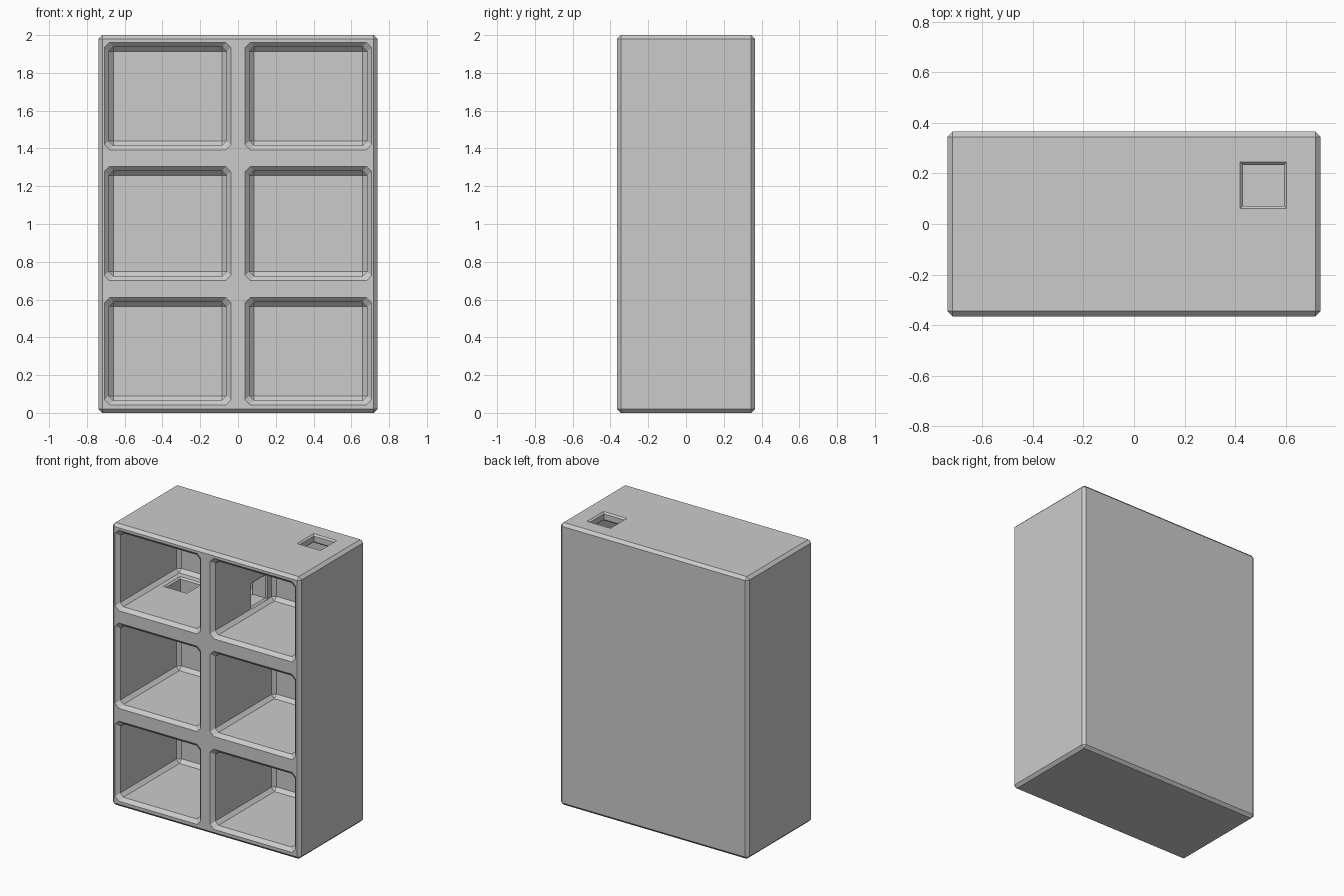
import bpy, bmesh
from mathutils import Matrix, Vector

if "Cube" in bpy.data.objects:
    bpy.data.objects.remove(bpy.data.objects["Cube"])


def loft(bm, rings):
    """Closed solid through rings of equal point count."""
    loops = [[bm.verts.new(p) for p in ring] for ring in rings]
    n = len(loops[0])
    for a, b in zip(loops, loops[1:]):
        for i in range(n):
            j = (i + 1) % n
            bm.faces.new((a[i], a[j], b[j], b[i]))
    bm.faces.new(loops[0][::-1])
    bm.faces.new(loops[-1])


def rect(x0, x1, z0, z1, y, c):
    """Rectangle in the XZ plane with corners cut by c."""
    pts = [(x0 + c, z0), (x1 - c, z0), (x1, z0 + c), (x1, z1 - c),
           (x1 - c, z1), (x0 + c, z1), (x0, z1 - c), (x0, z0 + c)]
    return [(x, y, z) for x, z in pts]


def finish(name, bm):
    bmesh.ops.remove_doubles(bm, verts=bm.verts, dist=1e-5)
    bmesh.ops.recalc_face_normals(bm, faces=bm.faces)
    me = bpy.data.meshes.new(name)
    bm.to_mesh(me)
    bm.free()
    ob = bpy.data.objects.new(name, me)
    bpy.context.collection.objects.link(ob)
    return ob


# Chamfered outer block
bm = bmesh.new()
bmesh.ops.create_cube(bm, size=1, matrix=Matrix.Translation((0, 0, 1)) @
                      Matrix.Diagonal((1.476, 0.73, 2, 1)))
bmesh.ops.bevel(bm, geom=bm.edges[:], offset=0.02, segments=1,
                profile=0.5, affect='EDGES')
cabinet = finish("cubby_cabinet", bm)

# Six compartments: flared front lip, straight walls, chamfered back
bm = bmesh.new()
B = 0.024
for x0, x1 in ((-0.708, -0.037), (0.037, 0.708)):
    for z0, z1 in ((0.042, 0.61), (0.70, 1.305), (1.392, 1.962)):
        rings = []
        for y, inset, c in ((-0.42, 0, 0.028), (-0.365, 0, 0.028),
                            (-0.365 + B, B, B), (0.31 - B, B, B),
                            (0.31, 2 * B, 0)):
            rings.append(rect(x0 + inset, x1 - inset, z0 + inset, z1 - inset, y, c))
        loft(bm, rings)
compartments = finish("compartment_cutter", bm)

# Small square passages with chamfered rims: centre, axis, half thickness
bm = bmesh.new()
R, E = 0.092, 0.011
passages = ((Vector((0.512, 0.153, 1.969)), 'Z', 0.031),
            (Vector((0, 0.153, 1.53)), 'X', 0.061),
            (Vector((-0.535, 0.153, 1.3485)), 'Z', 0.0675))
for centre, axis, h in passages:
    rings = []
    for t, r in ((-h - 0.02, R), (-h, R), (-h + E, R - E),
                 (h - E, R - E), (h, R), (h + 0.02, R)):
        ring = []
        for u, v in ((-r, -r), (r, -r), (r, r), (-r, r)):
            ring.append(centre + (Vector((u, v, t)) if axis == 'Z' else Vector((t, u, v))))
        rings.append(ring)
    loft(bm, rings)
holes = finish("passage_cutter", bm)

# Cut, apply and drop the cutters
bpy.context.view_layer.objects.active = cabinet
for cutter in (compartments, holes):
    cutter.hide_render = True
    mod = cabinet.modifiers.new("cut", 'BOOLEAN')
    mod.operation = 'DIFFERENCE'
    mod.solver = 'EXACT'
    mod.object = cutter
    bpy.ops.object.modifier_apply(modifier=mod.name)
    bpy.data.objects.remove(cutter)
